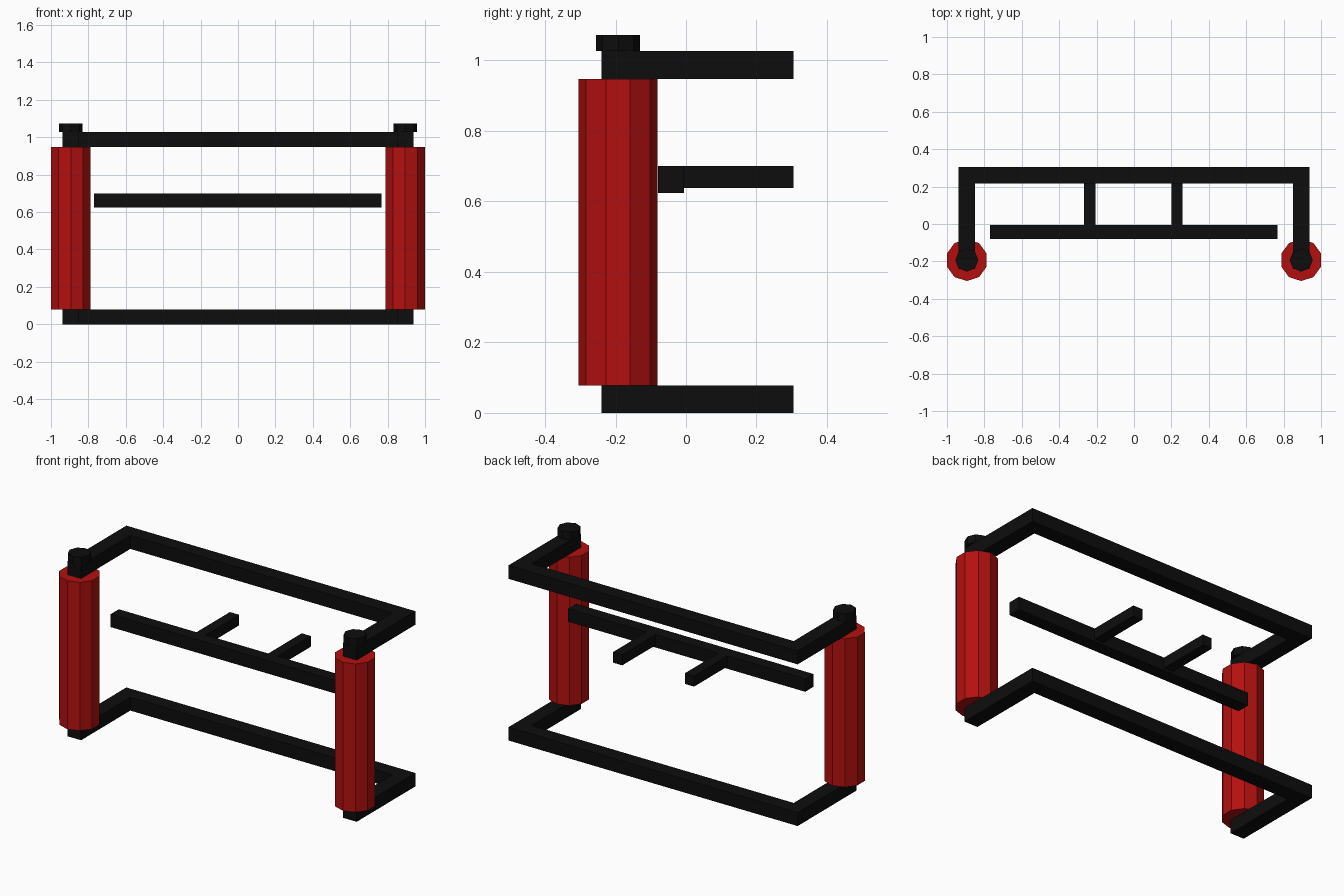
import bpy
import bmesh
from math import pi

cube = bpy.data.objects.get("Cube")
if cube:
    bpy.data.objects.remove(cube, do_unlink=True)


def material(name, rgb):
    mat = bpy.data.materials.new(name)
    mat.use_nodes = True
    color = (*rgb, 1.0)
    mat.diffuse_color = color
    mat.node_tree.nodes["Principled BSDF"].inputs["Base Color"].default_value = color
    return mat


black = material("black metal", (0.004, 0.004, 0.004))
red = material("red padding", (0.45, 0.005, 0.005))


def prism(name, outline, z0, z1, mat):
    """Extrude a flat outline from z0 up to z1."""
    bm = bmesh.new()
    face = bm.faces.new([bm.verts.new((x, y, z0)) for x, y in outline])
    ext = bmesh.ops.extrude_face_region(bm, geom=[face])
    for v in ext["geom"]:
        if isinstance(v, bmesh.types.BMVert):
            v.co.z = z1
    bmesh.ops.recalc_face_normals(bm, faces=bm.faces)
    mesh = bpy.data.meshes.new(name)
    bm.to_mesh(mesh)
    bm.free()
    mesh.materials.append(mat)
    obj = bpy.data.objects.new(name, mesh)
    bpy.context.collection.objects.link(obj)
    return obj


def bar(name, x0, x1, y0, y1, z0, z1):
    return prism(name, [(x0, y0), (x1, y0), (x1, y1), (x0, y1)], z0, z1, black)


def post(name, x, y, radius, sides, z0, z1, mat):
    bpy.ops.mesh.primitive_cylinder_add(
        vertices=sides, radius=radius, depth=z1 - z0,
        location=(x, y, (z0 + z1) / 2))
    obj = bpy.context.object
    obj.name = name
    obj.data.materials.append(mat)
    return obj


# U-shaped frames at the bottom and top
OUT, IN, FRONT, BACK, INNER = 0.938, 0.85, -0.24, 0.305, 0.216
u_shape = [(-OUT, FRONT), (-IN, FRONT), (-IN, INNER), (IN, INNER),
           (IN, FRONT), (OUT, FRONT), (OUT, BACK), (-OUT, BACK)]
prism("lower_frame", u_shape, 0.0, 0.078, black)
prism("upper_frame", u_shape, 0.948, 1.027, black)

# Padded rollers and their end caps
for side, sign in (("left", 1), ("right", -1)):
    x, y = sign * 0.894, -0.193
    post(side + "_roller", x, y, 0.112, 10, 0.078, 0.948, red)
    post(side + "_cap", x, y, 0.062, 8, 1.027, 1.072, black)

# Middle crossbar with two rear brackets
bar("middle_bar", -0.77, 0.768, -0.08, -0.005, 0.624, 0.70)
for side, x in (("left", 0.23), ("right", -0.236)):
    bar(side + "_bracket", x - 0.03, x + 0.03, -0.005, BACK, 0.638, 0.70)
